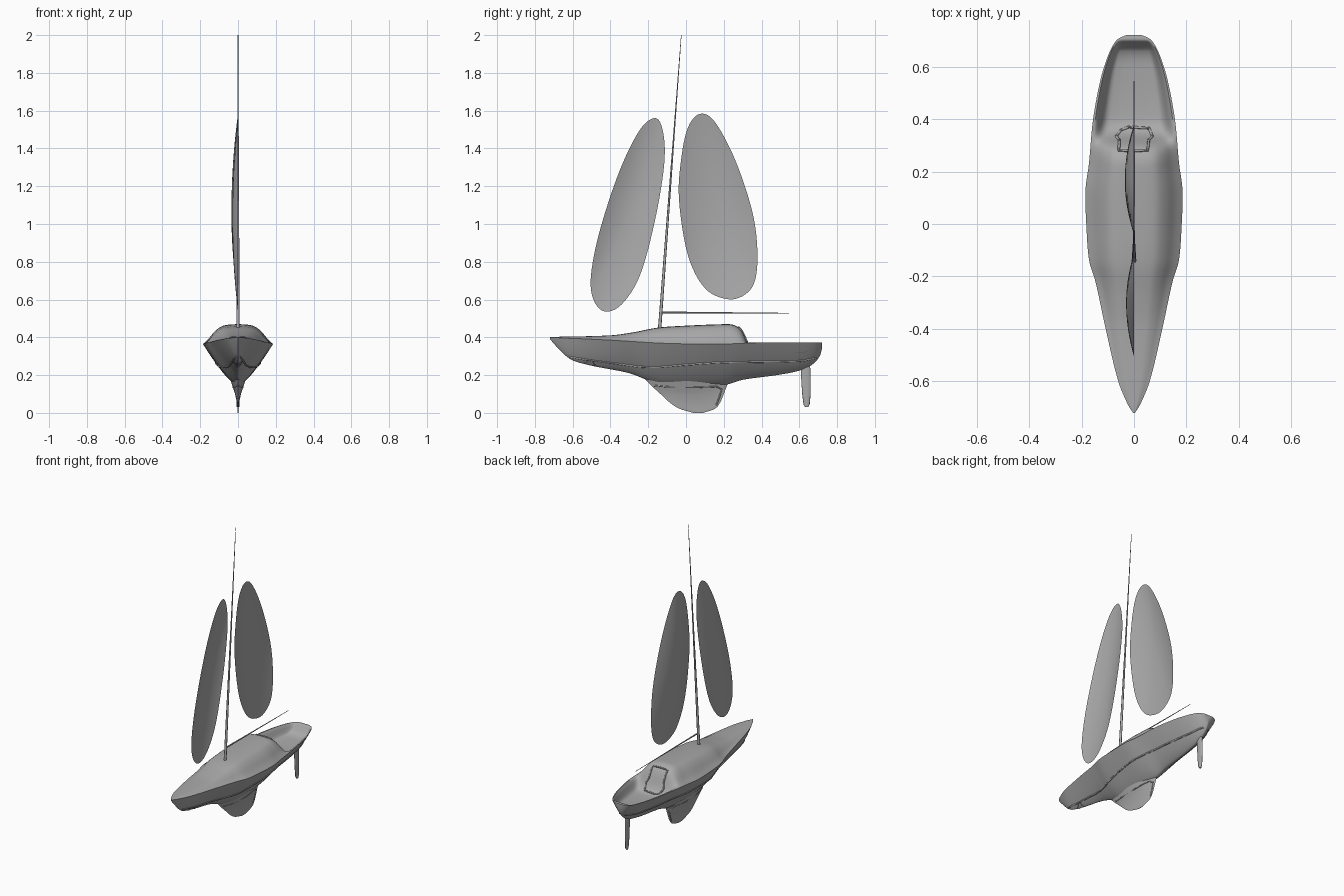
import bpy, bmesh, math
from mathutils import Vector

cube = bpy.data.objects.get("Cube")
if cube:
    bpy.data.objects.remove(cube, do_unlink=True)

grey = bpy.data.materials.new("plain_grey")
grey.use_nodes = True
grey.diffuse_color = (0.4, 0.4, 0.4, 1)
grey.node_tree.nodes["Principled BSDF"].inputs["Base Color"].default_value = (0.4, 0.4, 0.4, 1)


def smooth(table, v):
    """Cubic interpolation through (position, value) pairs."""
    v = min(max(v, table[0][0]), table[-1][0])
    last = len(table) - 1
    i = 0
    while i < last - 1 and v > table[i + 1][0]:
        i += 1

    def slope(k):
        a, b = table[max(k - 1, 0)], table[min(k + 1, last)]
        return (b[1] - a[1]) / (b[0] - a[0])
    (x0, y0), (x1, y1) = table[i], table[i + 1]
    h = x1 - x0
    t = (v - x0) / h
    s = t * t * (3 - 2 * t)
    return (y0 * (1 - s) + y1 * s + h * slope(i) * t * (1 - t) ** 2
            - h * slope(i + 1) * t * t * (1 - t))


def finish(obj, angle=45):
    bpy.ops.object.select_all(action='DESELECT')
    obj.select_set(True)
    bpy.context.view_layer.objects.active = obj
    if obj.type == 'CURVE':
        bpy.ops.object.convert(target='MESH')
        obj = bpy.context.view_layer.objects.active
    bpy.ops.object.shade_smooth_by_angle(angle=math.radians(angle))
    return obj


def add_mesh(name, bm, angle=45):
    bmesh.ops.remove_doubles(bm, verts=bm.verts, dist=0.0002)
    bmesh.ops.recalc_face_normals(bm, faces=bm.faces)
    mesh = bpy.data.meshes.new(name)
    bm.to_mesh(mesh)
    bm.free()
    mesh.materials.append(grey)
    obj = bpy.data.objects.new(name, mesh)
    bpy.context.collection.objects.link(obj)
    return finish(obj, angle)


def loft(name, rings, angle=45):
    """Skin closed rings and cap both ends."""
    bm = bmesh.new()
    rows = [[bm.verts.new(p) for p in ring] for ring in rings]
    n = len(rows[0])
    for a, b in zip(rows, rows[1:]):
        for i in range(n):
            j = (i + 1) % n
            bm.faces.new((a[i], a[j], b[j], b[i]))
    bm.faces.new(rows[0])
    bm.faces.new(rows[-1])
    return add_mesh(name, bm, angle)


def tube(name, points, radius, end_scale=1.0, closed=False):
    data = bpy.data.curves.new(name, 'CURVE')
    data.dimensions = '3D'
    data.bevel_depth = radius
    data.bevel_resolution = 2
    data.use_fill_caps = True
    line = data.splines.new('POLY')
    line.points.add(len(points) - 1)
    for i, (pt, co) in enumerate(zip(line.points, points)):
        pt.co = (*co, 1)
        pt.radius = 1 + (end_scale - 1) * i / (len(points) - 1)
    line.use_cyclic_u = closed
    data.materials.append(grey)
    obj = bpy.data.objects.new(name, data)
    bpy.context.collection.objects.link(obj)
    return finish(obj)


def steps(a, b, n):
    return [a + (b - a) * i / n for i in range(n + 1)]


# Hull lines along the length
WIDTH = [(-.72, .004), (-.69, .023), (-.6, .06), (-.4, .108), (-.22, .147), (-.14, .171),
         (0, .182), (.13, .185), (.23, .172), (.4, .156), (.55, .128), (.64, .1),
         (.69, .075), (.71, .055), (.72, .03)]
SHEER = [(-.72, .4), (-.4, .385), (-.1, .368), (.2, .365), (.4, .372), (.72, .372)]
BOTTOM = [(-.72, .39), (-.68, .345), (-.64, .305), (-.6, .278), (-.5, .25), (-.3, .21),
          (-.2, .172), (-.12, .147), (0, .14), (.2, .147), (.3, .175), (.5, .203),
          (.62, .23), (.68, .265), (.71, .305), (.72, .34)]
CROWN = [(-.72, .002), (-.4, .025), (-.28, .048), (-.15, .08), (0, .095), (.2, .104),
         (.25, .1), (.29, .075), (.32, .03), (.35, .004), (.4, 0), (.72, 0)]
WELL = [(-.72, 0), (.28, 0), (.31, -.008), (.35, -.05), (.4, -.07), (.6, -.065),
        (.66, -.05), (.69, -.015), (.7, 0), (.72, 0)]
# Deck shapes across half the beam
CABIN = [(0, 1), (.3, .97), (.5, .88), (.68, .62), (.85, .25), (1, 0)]
COCKPIT = [(0, 1), (.5, .97), (.72, .82), (.88, .15), (.93, 0), (1, 0)]


def hull_x(y, z):
    low = smooth(BOTTOM, y)
    t = max(0, min(1, (z - low) / (smooth(SHEER, y) - low)))
    return smooth(WIDTH, y) * t ** 0.75


def deck_z(x, y):
    u = abs(x) / smooth(WIDTH, y)
    return (smooth(SHEER, y) + smooth(CROWN, y) * smooth(CABIN, u)
            + smooth(WELL, y) * smooth(COCKPIT, u))


def hull_ring(y):
    low, top, w = smooth(BOTTOM, y), smooth(SHEER, y), smooth(WIDTH, y)
    side = [(hull_x(y, z), z) for z in (low + (top - low) * t * t for t in steps(0, 1, 10))]
    deck = [(w * u, deck_z(w * u, y)) for u in steps(1, 0, 18)[1:]]
    half = side + deck
    full = half + [(-x, z) for x, z in half[-2:0:-1]]
    return [(x, y, z) for x, z in full]


loft("hull", [hull_ring(y) for y in steps(-.72, .66, 92) + steps(.665, .72, 11)], 50)

# Keel fin
FRONT = [(0, .04), (.02, -.03), (.05, -.08), (.1, -.135), (.15, -.19), (.18, -.22)]
BACK = [(0, .09), (.02, .15), (.05, .178), (.1, .2), (.15, .22), (.18, .24)]
THICK = [(0, .002), (.05, .006), (.1, .016), (.14, .029), (.18, .042)]


def fin_x(y, z):
    a, b = smooth(FRONT, z), smooth(BACK, z)
    t = max(0, min(1, (y - a) / (b - a)))
    return smooth(THICK, z) * math.sin(math.pi * t) ** 0.8


def fin_ring(z):
    ys = steps(smooth(FRONT, z), smooth(BACK, z), 20)
    right = [(fin_x(y, z), y, z) for y in ys]
    return right + [(-x, y, z) for x, y, z in right[-2:0:-1]]


loft("keel", [fin_ring(z) for z in steps(0, .18, 24)], 60)

# Rudder blade
RUDDER = [(.03, .632, .646), (.045, .622, .655), (.1, .615, .66), (.18, .61, .66), (.26, .607, .657)]
blade = []
for z, a, b in RUDDER:
    arc = [2 * math.pi * i / 16 for i in range(16)]
    blade.append([(.007 * math.sin(t), (a + b) / 2 - (b - a) / 2 * math.cos(t), z) for t in arc])
loft("rudder", blade, 60)

# Raised seams on hull, keel and bow
STRAKE = [(-.62, .297), (-.5, .277), (-.38, .262), (-.25, .245), (-.15, .242), (0, .255),
          (.2, .267), (.6, .275), (.69, .29)]
KEEL_SEAM = [(-.17, .145), (-.1, .138), (.05, .135), (.16, .14), (.19, .125), (.175, .08), (.16, .04)]
for name, s in (("left", 1), ("right", -1)):
    line = [(y, smooth(STRAKE, y)) for y in steps(-.62, .69, 60)]
    tube(name + "_strake", [(s * hull_x(y, z), y, z) for y, z in line], .005)
    tube(name + "_keel_seam", [(s * fin_x(y, z), y, z) for y, z in KEEL_SEAM], .004)
    chevron = [(-.54, .262), (-.5, .28), (-.48, .25)]
    tube(name + "_bow_seam", [(s * hull_x(y, z), y, z) for y, z in chevron], .004)

# Companionway frame lying on the cabin's aft slope
corners = [(-.058, .28), (.052, .28), (.056, .32), (.07, .335), (.058, .365),
           (-.02, .37), (-.05, .358), (-.068, .335), (-.056, .32)]
frame = []
for a, b in zip(corners, corners[1:] + corners[:1]):
    for i in range(4):
        p = Vector(a).lerp(Vector(b), i / 4)
        frame.append((p.x, p.y, deck_z(p.x, p.y) + .002))
tube("companionway_frame", frame, .005, closed=True)

# Mast and boom
tube("mast", [(0, -.14, .44), (0, -.025, 2)], .009, .15)
tube("boom", [(0, -.135, .532), (0, .545, .528)], .005, .3)


# Sails: dished sheets filled inside a rounded outline
def sail(name, outline, belly):
    n = len(outline)
    wrapped = [(i, outline[i % n]) for i in range(-1, n + 2)]
    ys = [(i, p[0]) for i, p in wrapped]
    zs = [(i, p[1]) for i, p in wrapped]
    rim = [Vector((0, smooth(ys, t), smooth(zs, t))) for t in steps(0, n, n * 6)[:-1]]
    mid = sum(rim, Vector()) / len(rim)
    bm = bmesh.new()
    rows = []
    for r in steps(1, .1, 9):
        lift = Vector((-belly * (1 - r * r), 0, 0))
        rows.append([bm.verts.new(mid.lerp(p, r) + lift) for p in rim])
    for a, b in zip(rows, rows[1:]):
        for i in range(len(rim)):
            j = (i + 1) % len(rim)
            bm.faces.new((a[i], a[j], b[j], b[i]))
    bm.faces.new(rows[-1])
    add_mesh(name, bm, 60)


sail("jib", [(-.16, 1.56), (-.12, 1.48), (-.116, 1.31), (-.164, 1.02), (-.243, .73),
             (-.34, .575), (-.43, .537), (-.49, .6), (-.503, .73), (-.455, .97),
             (-.35, 1.286), (-.243, 1.5)], .03)
sail("mainsail", [(.074, 1.583), (.153, 1.54), (.26, 1.34), (.35, 1.07), (.378, .86),
                  (.365, .7), (.31, .625), (.22, .602), (.1, .66), (.01, .835),
                  (-.037, 1.127), (-.026, 1.34), (.01, 1.51)], .035)
